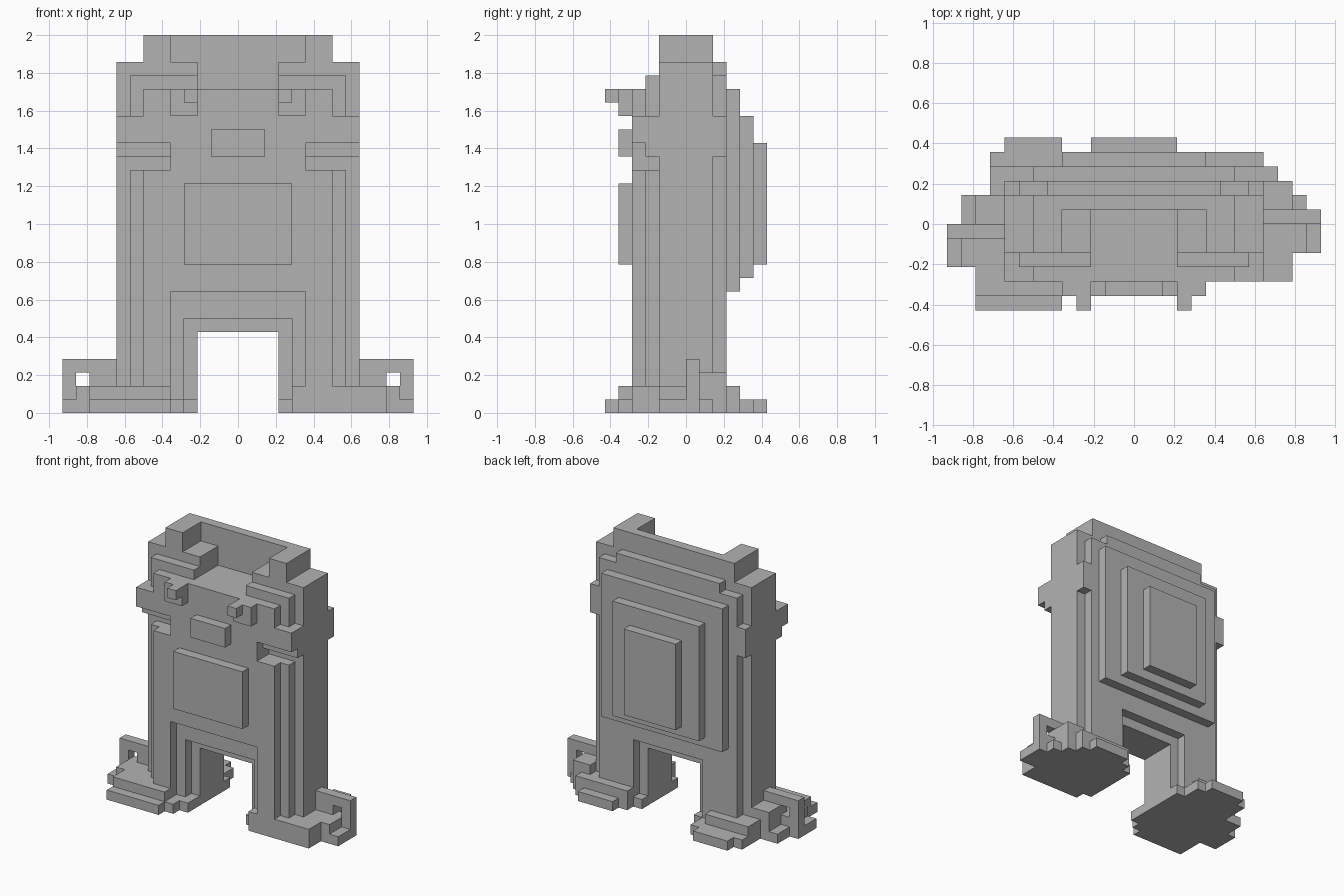
import bpy
import bmesh
from mathutils import Matrix, Vector

U = 1 / 14  # size of one block

cube = bpy.data.objects.get("Cube")
if cube:
    bpy.data.objects.remove(cube, do_unlink=True)

grey = bpy.data.materials.new("plain_grey")
grey.use_nodes = True
COLOUR = (0.45, 0.45, 0.45, 1)
grey.diffuse_color = COLOUR
grey.node_tree.nodes["Principled BSDF"].inputs["Base Color"].default_value = COLOUR


def part(name, boxes):
    """Make one object from boxes given as (x0, x1), (y0, y1), (z0, z1) in blocks."""
    bm = bmesh.new()
    for spans in boxes:
        centre = Vector([(a + b) / 2 * U for a, b in spans])
        size = Vector([(b - a) * U for a, b in spans])
        matrix = Matrix.Translation(centre) @ Matrix.Diagonal(size).to_4x4()
        bmesh.ops.create_cube(bm, size=1, matrix=matrix)
    mesh = bpy.data.meshes.new(name)
    bm.to_mesh(mesh)
    bm.free()
    mesh.materials.append(grey)
    obj = bpy.data.objects.new(name, mesh)
    bpy.context.collection.objects.link(obj)


def both(x, y, z):
    """A box and its mirror image across the middle."""
    return [(x, y, z), ((-x[1], -x[0]), y, z)]


def layer(y, rows):
    """Centred boxes of one depth, each row a half width and a height span."""
    return [((-w, w), y, z) for w, z in rows]


# Body core and the open head with its raised rim
part("body_core", layer((-2, 2), [(9, (6, 24))]))
part("head_sides", both((3, 9), (-2, 2), (24, 26)))
part("head_back_wall", layer((1, 2), [(3, (24, 26)), (7, (26, 28))]))
part("head_horns", both((5, 7), (-2, 1), (26, 28)))

# Stepped layers on the front and back of the body
part("front_inner_layer",
     layer((-3, -2), [(8, (7, 18)), (5, (18, 19)), (9, (19, 22)), (8, (22, 24))])
     + both((3, 8), (-3, -2), (24, 25)))
part("front_outer_layer",
     layer((-4, -3), [(7, (9, 18)), (5, (18, 20)), (9, (20, 22)), (7, (22, 24))]))
part("back_layer",
     layer((2, 3), [(8, (7, 19)), (9, (19, 22)), (8, (22, 25)), (6, (25, 26))]))

# Stacked plates on the back
part("back_plate_large", layer((3, 4), [(7, (9, 24))]))
part("back_plate_middle", layer((4, 5), [(5, (10, 22))]))
part("back_plate_small", layer((5, 6), [(3, (11, 20))]))

# Face and belly
part("eyes", both((3, 5), (-5, -4), (22, 24)))
part("eye_tips", both((3, 4), (-6, -5), (23, 24)))
part("nose", layer((-5, -4), [(2, (19, 21))]))
part("belly_plate", layer((-5, -4), [(4, (11, 17))]))

# Legs with stepped edges
part("legs",
     both((3, 9), (-2, 2), (0, 6)) + both((4, 8), (-3, -2), (0, 7))
     + both((5, 7), (-4, -3), (0, 9)) + both((4, 8), (2, 3), (0, 7)))

# Left foot
part("left_foot", [
    ((4, 11), (-4, 3), (0, 2)),
    ((3, 4), (-3, 3), (0, 1)),
    ((4, 10), (3, 4), (0, 2)),
    ((5, 9), (4, 5), (0, 1)),
    ((11, 12), (-2, 1), (0, 2)),
    ((12, 13), (-2, 1), (0, 1)),
    ((11, 12), (1, 2), (0, 1)),
    ((9, 11), (1, 3), (2, 3)),
])
part("left_foot_handle", [
    ((12, 13), (0, 1), (1, 4)),
    ((9, 12), (0, 1), (3, 4)),
    ((9, 11), (0, 1), (2, 3)),
])

# Right foot
part("right_foot", [
    ((-11, -5), (-5, 2), (0, 2)),
    ((-11, -5), (-6, -5), (0, 1)),
    ((-5, -4), (-5, 4), (0, 1)),
    ((-4, -3), (-4, 3), (0, 1)),
    ((-10, -5), (2, 4), (0, 2)),
    ((-10, -4), (4, 5), (0, 1)),
    ((-9, -5), (5, 6), (0, 1)),
    ((-12, -11), (-3, 0), (0, 2)),
    ((-13, -12), (-3, 0), (0, 1)),
    ((-12, -11), (0, 2), (0, 1)),
    ((-11, -9), (0, 2), (2, 3)),
])
part("right_foot_handle", [
    ((-13, -12), (-1, 0), (1, 4)),
    ((-12, -9), (-1, 0), (3, 4)),
    ((-11, -9), (-1, 0), (2, 3)),
])
